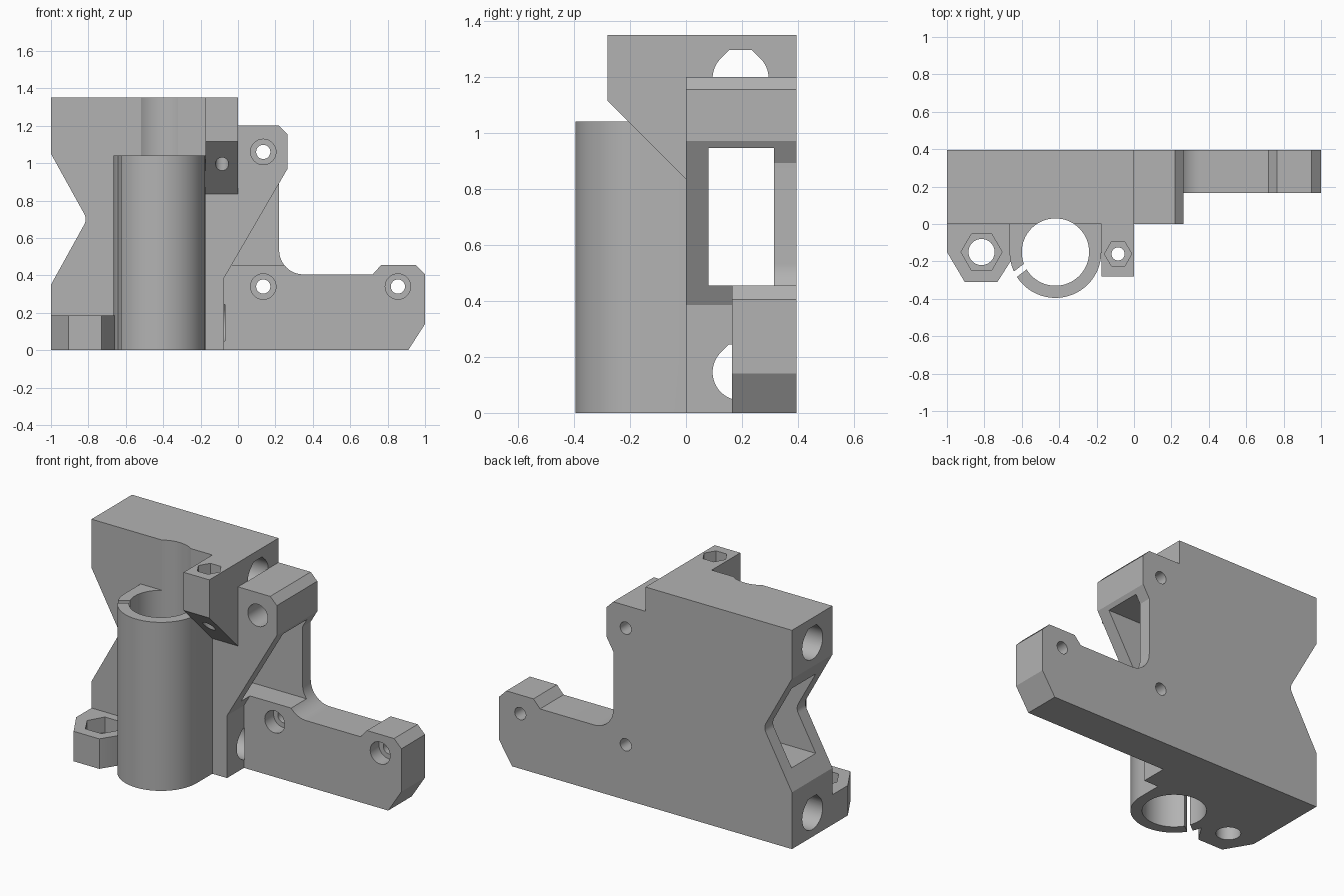
import bpy
import bmesh
import math
from mathutils import Vector

cube = bpy.data.objects.get("Cube")
if cube:
    bpy.data.objects.remove(cube, do_unlink=True)

grey = bpy.data.materials.new("plain grey")
grey.use_nodes = True
grey.diffuse_color = (0.45, 0.45, 0.45, 1)
grey.node_tree.nodes["Principled BSDF"].inputs["Base Color"].default_value = (0.45, 0.45, 0.45, 1)


def prism(name, axis, pts, lo, hi):
    """Extrude a 2D profile along one axis: x takes (y,z), y takes (x,z), z takes (x,y)."""
    place = {"x": lambda a, b, t: (t, a, b),
             "y": lambda a, b, t: (a, t, b),
             "z": lambda a, b, t: (a, b, t)}[axis]
    bm = bmesh.new()
    face = bm.faces.new([bm.verts.new(place(a, b, lo)) for a, b in pts])
    step = Vector(place(0, 0, hi - lo))
    new = bmesh.ops.extrude_face_region(bm, geom=[face])["geom"]
    bmesh.ops.translate(bm, vec=step, verts=[v for v in new if isinstance(v, bmesh.types.BMVert)])
    bmesh.ops.recalc_face_normals(bm, faces=bm.faces)
    mesh = bpy.data.meshes.new(name)
    bm.to_mesh(mesh)
    bm.free()
    mesh.materials.append(grey)
    obj = bpy.data.objects.new(name, mesh)
    bpy.context.scene.collection.objects.link(obj)
    return obj


def arc(cx, cy, r, start=0, end=360, n=64):
    closed = end - start == 360
    count = n if closed else n + 1
    angles = [math.radians(start + (end - start) * i / n) for i in range(count)]
    return [(cx + r * math.cos(a), cy + r * math.sin(a)) for a in angles]


def rect(a0, a1, b0, b1):
    return [(a0, b0), (a1, b0), (a1, b1), (a0, b1)]


def teardrop(cy, cz, r):
    """Round hole with sloping shoulders and a flat top."""
    flat = r * (math.sqrt(2) - 1)
    return arc(cy, cz, r, 135, 405, 48) + [(cy + flat, cz + r), (cy - flat, cz + r)]


# Solid parts
notch = arc(-0.875, 0.7, 0.06, -30, 30, 10)
body = prism("bracket", "y",
             [(-1, 0), (-0.075, 0), (-0.075, 0.385), (0.265, 0.97), (0.265, 1.155),
              (0.22, 1.2), (0, 1.2), (0, 1.35), (-1, 1.35), (-1, 1.05)]
             + notch[::-1] + [(-1, 0.35)], 0, 0.395)

fillet = arc(0.35, 0.535, 0.13, 270, 180, 16)
arm = prism("motor_arm", "y",
            [(-0.5, 0), (0.91, 0), (1, 0.14), (1, 0.405), (0.95, 0.455), (0.765, 0.455),
             (0.72, 0.405)] + fillet + [(0.22, 0.92), (-0.5, 0.92)], 0.165, 0.395)

bx, by = -0.42, -0.15
tube = prism("bearing_tube", "z",
             [(bx + 0.245, 0.1), (bx - 0.245, 0.1)] + arc(bx, by, 0.245, 180, 360, 64), 0, 1.04)
# keep the lower tube base from reaching into the belt slot
for v in tube.data.vertices:
    v.co.y = min(v.co.y, 0.05)

nut_block = prism("lower_nut_block", "z",
                  [(-1, 0.05), (-1, -0.15), (-0.905, -0.31), (-0.73, -0.31),
                   (-0.66, -0.2), (-0.6, 0.05)], 0, 0.185)
stop_block = prism("upper_nut_block", "x",
                   [(-0.28, 1.35), (-0.28, 1.115), (0, 0.835), (0.05, 0.835), (0.05, 1.35)],
                   -0.175, 0)

# Cutters
cutters = [
    prism("belt_slot", "x", rect(0.08, 0.315, 0.455, 0.945), -1.1, 0.34),
    prism("upper_rod_hole", "x", teardrop(0.195, 1.195, 0.1), -1.1, 0.001),
    prism("lower_rod_hole", "x", teardrop(0.195, 0.145, 0.1), -1.1, -0.07),
    prism("bearing_bore", "z", arc(bx, by, 0.18), -0.1, 1.5),
    prism("clamp_slit", "z", [(-0.49, -0.178), (-0.51, -0.152), (-0.69, -0.291), (-0.67, -0.317)],
          -0.1, 1.2),
    prism("lower_nut_pocket", "z", arc(-0.815, by, 0.11, n=6), 0.09, 0.3),
    prism("lower_nut_hole", "z", arc(-0.815, by, 0.07, n=40), -0.1, 0.3),
    prism("upper_nut_pocket", "z", arc(-0.085, -0.16, 0.073, n=6), 1.25, 1.5),
    prism("upper_nut_hole", "z", arc(-0.085, -0.16, 0.035, n=32), 0.8, 1.5),
]
for x, z in ((0.135, 1.06), (0.135, 0.34), (0.855, 0.34)):
    cutters.append(prism("screw_head_bore", "y", arc(x, z, 0.068, n=40), -0.1, 0.25))
    cutters.append(prism("screw_hole", "y", arc(x, z, 0.038, n=32), 0.1, 0.5))

# Join the solids, then cut the openings
bpy.ops.object.select_all(action="DESELECT")
bpy.context.view_layer.objects.active = body
body.select_set(True)
steps = [(o, "UNION") for o in (arm, tube, nut_block, stop_block)]
steps += [(o, "DIFFERENCE") for o in cutters]
for obj, operation in steps:
    mod = body.modifiers.new(obj.name, "BOOLEAN")
    mod.operation = operation
    mod.solver = "EXACT"
    mod.object = obj
    bpy.ops.object.modifier_apply(modifier=mod.name)
    bpy.data.objects.remove(obj, do_unlink=True)

bpy.ops.object.shade_smooth_by_angle(angle=math.radians(25))
